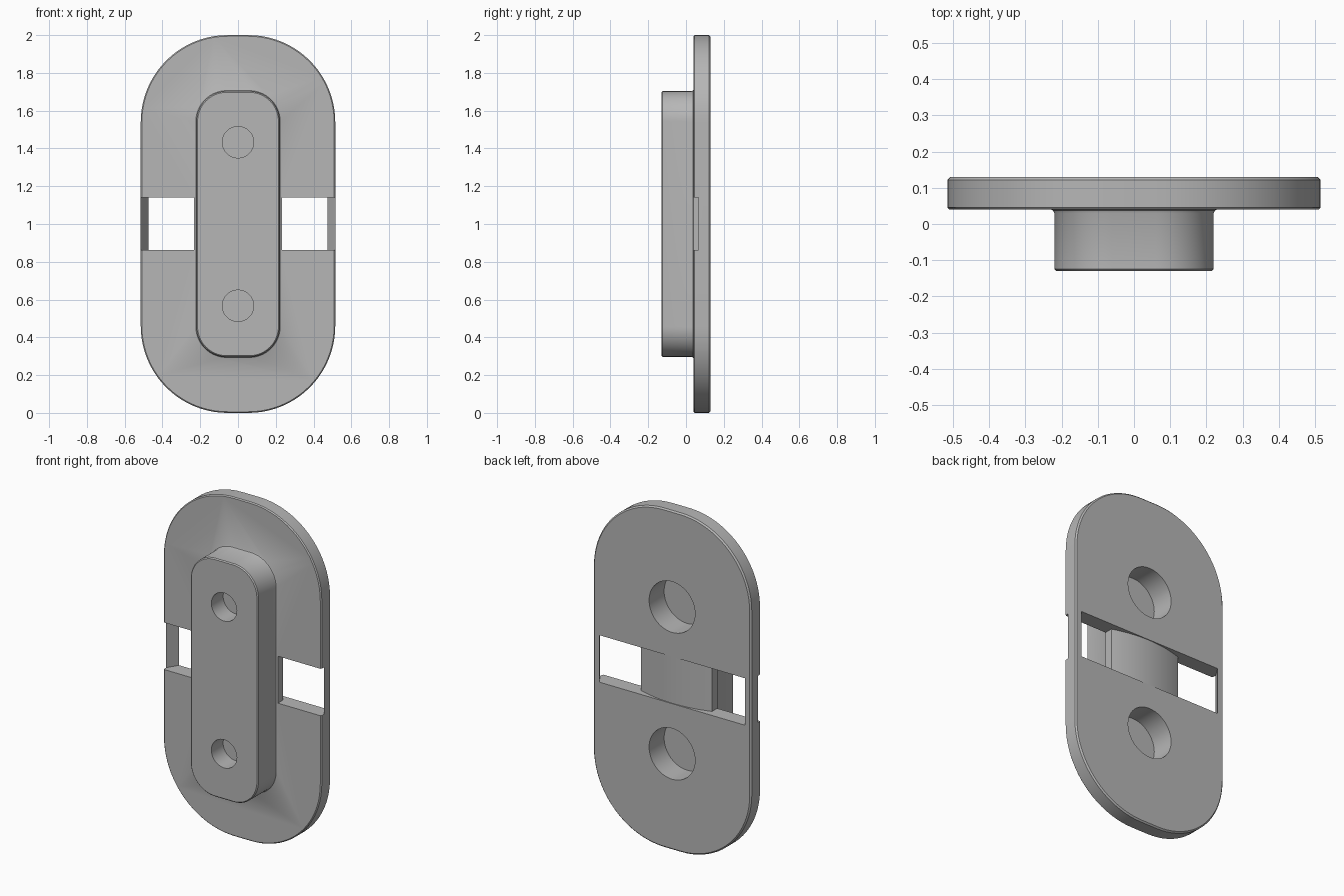
import bpy, bmesh
from math import sin, cos, pi, radians
from mathutils import Vector

cube = bpy.data.objects.get("Cube")
if cube:
    bpy.data.objects.remove(cube, do_unlink=True)

grey = bpy.data.materials.new("plain grey")
grey.use_nodes = True
colour = (0.47, 0.47, 0.47, 1)
grey.diffuse_color = colour
grey.node_tree.nodes["Principled BSDF"].inputs["Base Color"].default_value = colour


def loft(name, rings):
    """Closed solid through matching rings of points."""
    bm = bmesh.new()
    loops = [[bm.verts.new(p) for p in ring] for ring in rings]
    n = len(loops[0])
    bm.faces.new(loops[0])
    bm.faces.new(loops[-1])
    for a, b in zip(loops, loops[1:]):
        for i in range(n):
            j = (i + 1) % n
            bm.faces.new((a[i], a[j], b[j], b[i]))
    bmesh.ops.recalc_face_normals(bm, faces=bm.faces)
    mesh = bpy.data.meshes.new(name)
    bm.to_mesh(mesh)
    bm.free()
    mesh.materials.append(grey)
    obj = bpy.data.objects.new(name, mesh)
    bpy.context.collection.objects.link(obj)
    return obj


def rounded(half_x, half_z, radius, y, inset, steps=20):
    """Rounded rectangle facing -y, centred at z = 1."""
    r = radius - inset
    ring = []
    for quarter, (sx, sz) in enumerate([(1, 1), (-1, 1), (-1, -1), (1, -1)]):
        cx, cz = sx * (half_x - radius), 1 + sz * (half_z - radius)
        for k in range(steps + 1):
            a = (quarter + k / steps) * pi / 2
            ring.append(Vector((cx + r * cos(a), y, cz + r * sin(a))))
    return ring


def disc(radius, y, z, steps=48):
    return [Vector((radius * cos(2 * pi * k / steps), y, z + radius * sin(2 * pi * k / steps)))
            for k in range(steps)]


def combine(target, tool, operation):
    mod = target.modifiers.new(tool.name, "BOOLEAN")
    mod.operation = operation
    mod.solver = "EXACT"
    mod.object = tool
    bpy.context.view_layer.objects.active = target
    bpy.ops.object.modifier_apply(modifier=mod.name)
    bpy.data.objects.remove(tool, do_unlink=True)


# Back plate with slightly broken edges
plate = loft("mounting_plate", [rounded(0.515, 1.0, 0.46, y, inset)
             for y, inset in [(0.04, 0.006), (0.046, 0), (0.122, 0), (0.13, 0.008)]])

# Raised boss with a small fillet where it meets the plate
boss = loft("boss", [rounded(0.22, 0.703, 0.16, y, inset)
            for y, inset in [(-0.13, 0.006), (-0.124, 0), (0.03, 0),
                             (0.037, -0.003), (0.041, -0.01), (0.06, -0.01)]])
combine(plate, boss, "UNION")

# Strap channel: open at both sides, curving behind a convex core
side = [(0.232, 0.0), (0.555, 0.0), (0.515, 0.065), (0.475, 0.13), (0.44, 0.18)]
outline = side + [(-x, y) for x, y in reversed(side)]
steps = 24
for k in range(steps + 1):
    t = -1 + 2 * k / steps
    outline.append((0.232 * t, 0.126 - 0.038 * t * t))
channel = loft("channel_cutter", [[Vector((x, y, z)) for x, y in outline]
                                  for z in (0.863, 1.14)])
combine(plate, channel, "DIFFERENCE")

# Screw holes: wide pocket behind, narrow one in front, thin web between
for z in (0.567, 1.433):
    for radius, y0, y1 in [(0.15, -0.01, 0.2), (0.083, -0.2, -0.02)]:
        hole = loft("hole_cutter", [disc(radius, y0, z), disc(radius, y1, z)])
        combine(plate, hole, "DIFFERENCE")

bpy.ops.object.select_all(action="DESELECT")
plate.select_set(True)
bpy.context.view_layer.objects.active = plate
bpy.ops.object.shade_smooth_by_angle(angle=radians(30))
